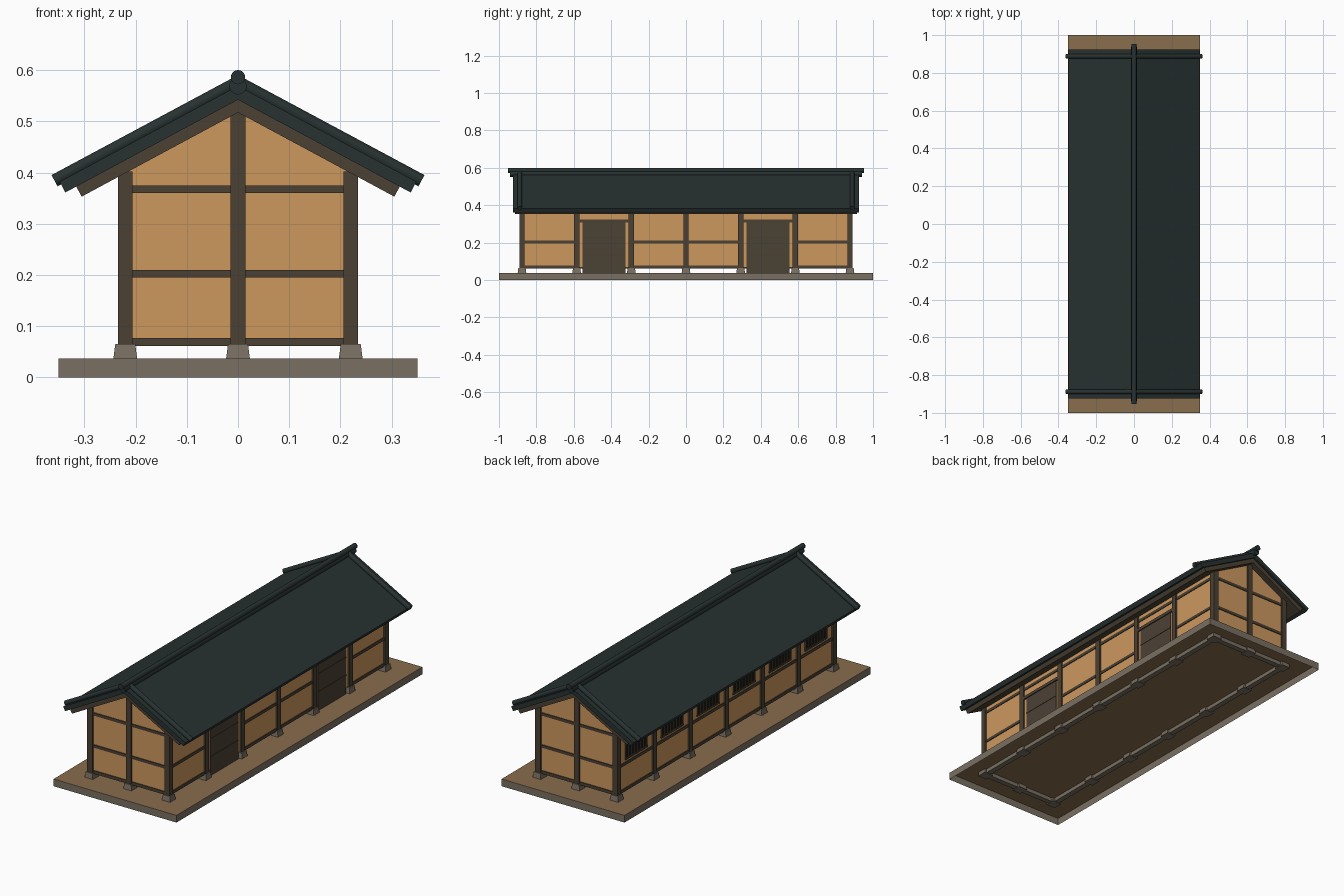
import bpy, bmesh, math
from mathutils import Vector

if "Cube" in bpy.data.objects:
    bpy.data.objects.remove(bpy.data.objects["Cube"])


def material(name, r, g, b):
    lin = [((c / 255 + 0.055) / 1.055) ** 2.4 for c in (r, g, b)]
    m = bpy.data.materials.new(name)
    m.diffuse_color = (*lin, 1)
    m.use_nodes = True
    m.node_tree.nodes["Principled BSDF"].inputs["Base Color"].default_value = m.diffuse_color
    return m


PLASTER = material("tan plaster", 205, 153, 95)
WOOD = material("dark wood", 75, 65, 51)
DOOR = material("door wood", 75, 66, 53)
ROOF = material("dark slate tile", 40, 50, 49)
STONE = material("grey stone", 122, 112, 98)
EARTH = material("packed earth", 137, 109, 77)
DARK = material("window dark", 38, 32, 26)


def finish(bm, name, *mats):
    bmesh.ops.recalc_face_normals(bm, faces=bm.faces)
    me = bpy.data.meshes.new(name)
    bm.to_mesh(me)
    bm.free()
    for m in mats:
        me.materials.append(m)
    ob = bpy.data.objects.new(name, me)
    bpy.context.collection.objects.link(ob)
    return ob


def box(name, x0, x1, y0, y1, z0, z1, mat, taper=1.0):
    bm = bmesh.new()
    bmesh.ops.create_cube(bm, size=1)
    for v in bm.verts:
        k = taper if v.co.z > 0 else 1
        v.co = ((x0 + x1) / 2 + v.co.x * abs(x1 - x0) * k,
                (y0 + y1) / 2 + v.co.y * abs(y1 - y0) * k,
                (z0 + z1) / 2 + v.co.z * (z1 - z0))
    return finish(bm, name, mat)


def prism(name, pts, y0, y1, mat):
    """Extrude an x-z profile along y."""
    bm = bmesh.new()
    f = bm.faces.new([bm.verts.new((x, y0, z)) for x, z in pts])
    ext = bmesh.ops.extrude_face_region(bm, geom=[f])["geom"]
    bmesh.ops.translate(bm, vec=(0, y1 - y0, 0),
                        verts=[e for e in ext if isinstance(e, bmesh.types.BMVert)])
    return finish(bm, name, mat)


def rod(name, a, b, r, mat):
    a, b = Vector(a), Vector(b)
    bm = bmesh.new()
    bmesh.ops.create_cone(bm, cap_ends=True, segments=14, radius1=r, radius2=r, depth=(b - a).length)
    bm.transform((b - a).to_track_quat('Z', 'Y').to_matrix().to_4x4())
    bmesh.ops.translate(bm, vec=(a + b) / 2, verts=bm.verts)
    for f in bm.faces:
        f.smooth = len(f.verts) == 4
    for e in bm.edges:
        e.smooth = all(f.smooth for f in e.link_faces)
    return finish(bm, name, mat)


def chevron(tip_low, tip_high, apex_low, apex_high):
    (a, b), (c, d) = tip_low, tip_high
    return [(-a, b), (0, apex_low), (a, b), (c, d), (0, apex_high), (-c, d)]


WX, WY, T = 0.22, 0.877, 0.0145     # wall lines and half post width
GROUND = 0.037
ROWS = [y * WY / 3 for y in range(-3, 4)]
BEAMS = [(0.061, 0.077), (0.195, 0.21), (0.36, 0.375)]

# Platform: hollow, open below, stone sides and earth top
bm = bmesh.new()
bmesh.ops.create_cube(bm, size=1)
for v in bm.verts:
    v.co = (v.co.x * 0.7, v.co.y * 2, (v.co.z + 0.5) * GROUND)
bm.normal_update()
for f in bm.faces:
    f.material_index = int(f.normal.z > 0.5)
bmesh.ops.delete(bm, geom=[f for f in bm.faces if f.normal.z < -0.5], context='FACES_ONLY')
finish(bm, "platform", STONE, EARTH)

# Sunken footing strips under the wall lines
for s in (-1, 1):
    box("side_footing", s * WX - 0.014, s * WX + 0.014, -WY, WY, 0.017, GROUND - 0.0005, STONE)
    box("end_footing", -WX, WX, s * WY - 0.014, s * WY + 0.014, 0.017, GROUND - 0.0005, STONE)

# Posts on tapered footing stones
spots = [(s * WX, y, 0.402) for s in (-1, 1) for y in ROWS] + [(0, s * WY, 0.525) for s in (-1, 1)]
for x, y, top in spots:
    box("footing_stone", x - 0.026, x + 0.026, y - 0.026, y + 0.026, 0.015, 0.065, STONE, 0.75)
    box("post", x - T, x + T, y - T, y + T, 0.064, top, WOOD)

# Gable walls with cross beams
for s in (-1, 1):
    y = s * WY
    prism("gable_wall", [(-WX, 0.068), (WX, 0.068), (WX, 0.405), (0, 0.525), (-WX, 0.405)],
          y - 0.006, y + 0.006, PLASTER)
    for z0, z1 in BEAMS:
        box("gable_beam", -WX, WX, y - 0.01, y + 0.01, z0, z1, WOOD)

# Long walls, bay by bay
for s in (-1, 1):
    x = s * WX
    box("eave_beam", x - 0.01, x + 0.01, -WY, WY, *BEAMS[2], WOOD)
    for i in range(6):
        y0, y1 = ROWS[i], ROWS[i + 1]
        mid = (y0 + y1) / 2
        box("wall_panel", x - 0.006, x + 0.006, y0, y1, 0.068, 0.405, PLASTER)
        if s > 0 and i in (1, 4):
            # Boarded door with lintel
            box("door", x - 0.01, x + 0.009, mid - 0.114, mid + 0.114, GROUND, 0.315, DOOR)
            for k in (0.13, 0.222):
                box("door_batten", x, x + 0.011, mid - 0.114, mid + 0.114, k, k + 0.006, WOOD)
            box("door_lintel", x - 0.012, x + 0.014, y0, y1, 0.308, 0.324, WOOD)
            continue
        for z0, z1 in BEAMS[:2]:
            box("wall_beam", x - 0.01, x + 0.01, y0, y1, z0, z1, WOOD)
        if s < 0:
            # Slatted window
            box("window_opening", x - 0.0075, x, mid - 0.085, mid + 0.085, 0.227, 0.337, DARK)
            for z in (0.221, 0.336):
                box("window_rail", x - 0.012, x, mid - 0.09, mid + 0.09, z, z + 0.008, WOOD)
            for k in range(8):
                yb = mid - 0.084 + k * 0.024
                box("window_slat", x - 0.012, x, yb - 0.004, yb + 0.004, 0.227, 0.337, WOOD)

# Roof: wooden underlay, tiled cover, barge rolls and ridge
prism("roof_underlay", chevron((0.305, 0.353), (0.316, 0.373), 0.517, 0.5425), -0.915, 0.915, WOOD)
prism("roof_cover", chevron((0.337, 0.361), (0.348, 0.382), 0.542, 0.569), -0.925, 0.925, ROOF)
for sy in (-1, 1):
    for sx in (-1, 1):
        rod("barge_roll", (sx * 0.358, sy * 0.888, 0.384), (0, sy * 0.888, 0.576), 0.0125, ROOF)
rod("ridge_base", (0, -0.94, 0.569), (0, 0.94, 0.569), 0.017, ROOF)
rod("ridge_roll", (0, -0.953, 0.586), (0, 0.953, 0.586), 0.014, ROOF)
